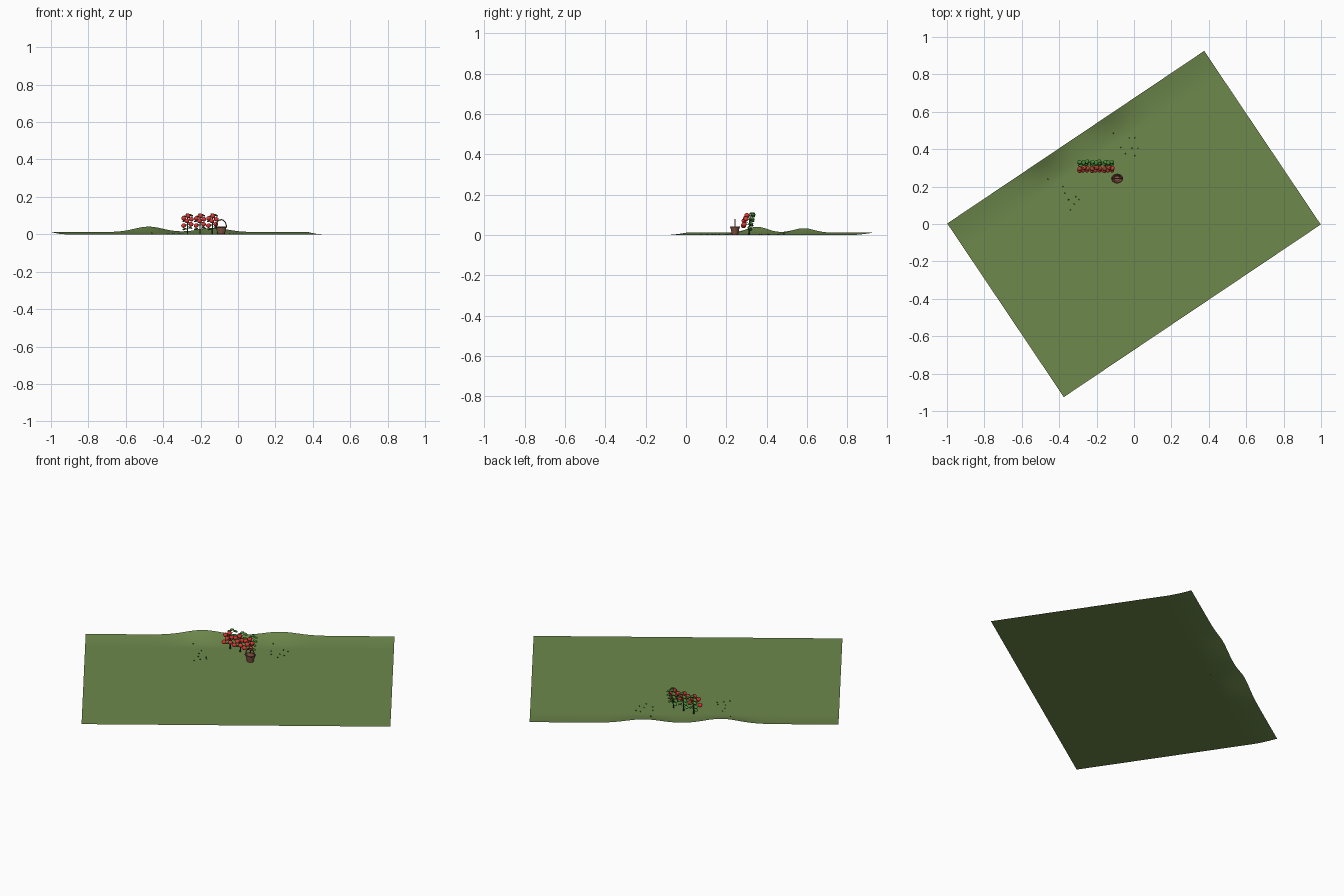
import bpy, bmesh, math, random
from mathutils import Matrix, Vector

random.seed(4)
if "Cube" in bpy.data.objects:
    bpy.data.objects.remove(bpy.data.objects["Cube"])


def material(name, rgb):
    m = bpy.data.materials.new(name)
    m.use_nodes = True
    m.diffuse_color = (*rgb, 1)
    bsdf = m.node_tree.nodes["Principled BSDF"]
    bsdf.inputs["Base Color"].default_value = (*rgb, 1)
    bsdf.inputs["Roughness"].default_value = 0.9
    return m


GRASS = material("grass green", (0.153, 0.246, 0.072))
STEM = material("stem green", (0.045, 0.14, 0.03))
LEAF = material("leaf green", (0.07, 0.26, 0.04))
TUFT = material("dark tuft green", (0.05, 0.12, 0.03))
RED = material("ripe red", (0.78, 0.035, 0.035))
BROWN = material("wicker brown", (0.23, 0.09, 0.055))


def finish(bm, name, mat, smooth=True):
    mesh = bpy.data.meshes.new(name)
    bm.to_mesh(mesh)
    bm.free()
    mesh.materials.append(mat)
    for p in mesh.polygons:
        p.use_smooth = smooth
    ob = bpy.data.objects.new(name, mesh)
    bpy.context.collection.objects.link(ob)


def blob(bm, pos, scale, turn=0, tilt=0):
    m = (Matrix.Translation(pos) @ Matrix.Rotation(turn, 4, 'Z')
         @ Matrix.Rotation(tilt, 4, 'Y') @ Matrix.Diagonal((*scale, 1)))
    bmesh.ops.create_uvsphere(bm, u_segments=16, v_segments=12, radius=1, matrix=m)


def rod(bm, a, b, r1, r2, sides=10):
    a, b = Vector(a), Vector(b)
    d = b - a
    m = Matrix.Translation((a + b) / 2) @ d.to_track_quat('Z', 'Y').to_matrix().to_4x4()
    bmesh.ops.create_cone(bm, cap_ends=True, segments=sides, radius1=r1,
                          radius2=r2, depth=d.length, matrix=m)


# Ground sheet: flat lawn that curls up to two low hills along its back edge
LONG, DEEP = 1.655, 1.118
spin = Matrix.Rotation(math.atan2(0.92, 1.37), 4, 'Z')


def ground_z(u, v):
    t = max(0, 1 - (DEEP / 2 - v) / 0.14)
    hills = 0.012
    for centre, height in ((-0.2, 0.029), (0.215, 0.022)):
        hills += height * math.exp(-((u - centre) / 0.13) ** 2)
    return hills * t ** 1.8


bm = bmesh.new()
bmesh.ops.create_grid(bm, x_segments=80, y_segments=90, size=0.5)
for vert in bm.verts:
    u, v = vert.co.x * LONG, vert.co.y * DEEP
    vert.co = spin @ Vector((u, v, ground_z(u, v)))
finish(bm, "ground", GRASS)

# Small grass tufts in two patches
spots = [(-.46, .24), (-.38, .20), (-.37, .165), (-.35, .13), (-.34, .075),
         (-.32, .105), (-.31, .145), (-.295, .13), (-.11, .485), (-.07, .41),
         (-.045, .375), (-.025, .46), (-.01, .405), (.005, .46), (.02, .405), (.005, .365)]
bm = bmesh.new()
for x, y in spots:
    local = spin.inverted() @ Vector((x, y, 0))
    z = ground_z(local.x, local.y) + 0.001
    for k in range(3):
        a = k * math.tau / 3
        rod(bm, (x, y, z), (x + .004 * math.cos(a), y + .004 * math.sin(a), z + .005),
            .002, .0003, 4)
finish(bm, "grass_tufts", TUFT, False)

# Row of three fruiting plants, leaves to the back and fruit to the front
ROW_Y = 0.312
stems, leaves, fruits = bmesh.new(), bmesh.new(), bmesh.new()
for x in (-0.27, -0.203, -0.137):
    rod(stems, (x, ROW_Y, 0), (x, ROW_Y + 0.006, 0.108), 0.004, 0.0025)
    for level in range(4):
        z = 0.032 + level * 0.022
        for side in (-1, 1):
            tip = Vector((x + side * random.uniform(.014, .022),
                          ROW_Y + 0.006 + level * 0.005 + random.uniform(-.003, .003),
                          z + side * 0.004))
            rod(stems, (x, ROW_Y + .003, z - .006), tip, 0.0015, 0.001, 6)
            blob(leaves, tip, (0.013, 0.01, 0.0045),
                 side * random.uniform(.2, .8), side * 0.4)
    blob(leaves, (x, ROW_Y + 0.016, 0.108), (0.01, 0.014, 0.0045))
    for dx, dy, z in ((-.021, -.027, .046), (.019, -.024, .053), (-.003, -.024, .071),
                      (-.02, -.016, .085), (.021, -.014, .08), (.003, -.01, .098)):
        p = Vector((x + dx, ROW_Y + dy, z))
        blob(fruits, p, (0.0125, 0.0125, 0.0115))
        rod(stems, (x, ROW_Y, z + .006), p + Vector((0, 0, .011)), .0012, .0012, 6)
        blob(leaves, p + Vector((0, 0, .0105)), (.005, .005, .002))
finish(stems, "plant_stems", STEM)
finish(leaves, "plant_leaves", LEAF)
finish(fruits, "fruits", RED)

# Basket: lathed oval bowl with wall thickness
BX, BY = -0.09, 0.243
profile = [(0, 0.001), (.019, .001), (.029, .04), (.026, .04), (.016, .006), (0, .006)]
bm = bmesh.new()
verts = [bm.verts.new((r, 0, z)) for r, z in profile]
edges = [bm.edges.new(pair) for pair in zip(verts, verts[1:])]
bmesh.ops.spin(bm, geom=verts + edges, cent=(0, 0, 0), axis=(0, 0, 1),
               angle=math.tau, steps=24)
bmesh.ops.remove_doubles(bm, verts=bm.verts, dist=0.0001)
bmesh.ops.recalc_face_normals(bm, faces=bm.faces)
for v in bm.verts:
    v.co = (BX + v.co.x, BY + v.co.y * 0.8, v.co.z)
finish(bm, "basket_bowl", BROWN, False)


def tube(name, points, radius, closed):
    cu = bpy.data.curves.new(name, 'CURVE')
    cu.dimensions = '3D'
    cu.bevel_depth = radius
    cu.bevel_resolution = 3
    sp = cu.splines.new('POLY')
    sp.points.add(len(points) - 1)
    for pt, co in zip(sp.points, points):
        pt.co = (*co, 1)
    sp.use_cyclic_u = closed
    sp.use_smooth = True
    cu.materials.append(BROWN)
    ob = bpy.data.objects.new(name, cu)
    bpy.context.collection.objects.link(ob)


# Rim and arched handle
ring = [math.tau * i / 28 for i in range(28)]
tube("basket_rim", [(BX + .029 * math.cos(a), BY + .023 * math.sin(a), .04) for a in ring],
     0.003, True)
arch = [math.pi * i / 16 for i in range(17)]
tube("basket_handle", [(BX + .028 * math.cos(a), BY, .04 + .038 * math.sin(a))
                       for a in arch], 0.003, False)
